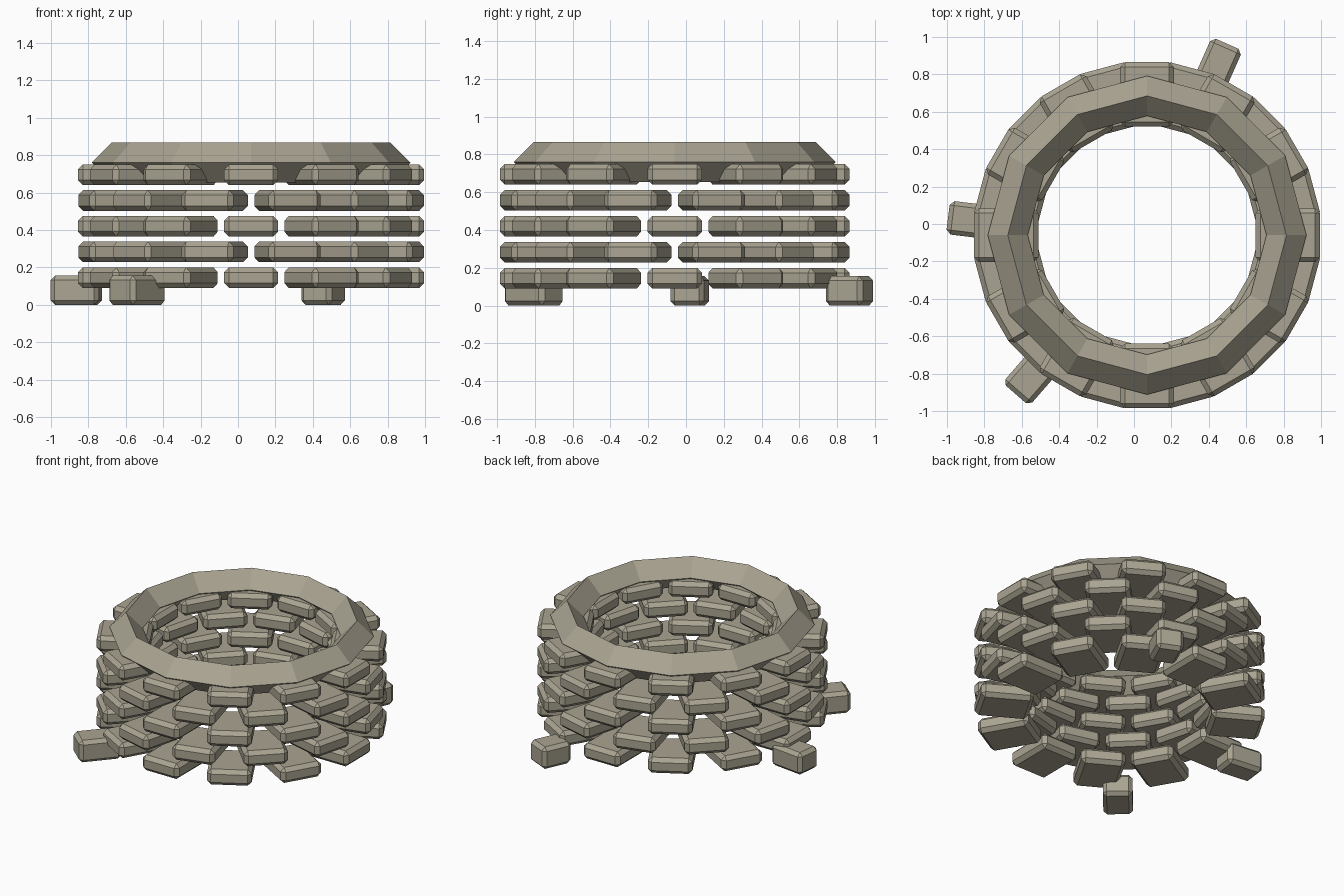
import bpy, bmesh, math
from mathutils import Matrix

if "Cube" in bpy.data.objects:
    bpy.data.objects.remove(bpy.data.objects["Cube"])

stone = bpy.data.materials.new("warm_grey_stone")
stone.diffuse_color = (0.40, 0.37, 0.285, 1)
stone.use_nodes = True
stone.node_tree.nodes["Principled BSDF"].inputs["Base Color"].default_value = stone.diffuse_color

CX, CY = 0.07, -0.06      # centre of the well ring


def finish(name, bm):
    bmesh.ops.recalc_face_normals(bm, faces=bm.faces)
    mesh = bpy.data.meshes.new(name)
    bm.to_mesh(mesh)
    bm.free()
    mesh.materials.append(stone)
    obj = bpy.data.objects.new(name, mesh)
    bpy.context.collection.objects.link(obj)
    return obj


def brick(name, size, place, chamfer=0.026):
    """Chamfered block: size is (length, width, height), place a matrix."""
    bm = bmesh.new()
    bmesh.ops.create_cube(bm, size=1)
    bmesh.ops.scale(bm, vec=size, verts=bm.verts)
    bmesh.ops.bevel(bm, geom=bm.edges[:], offset=chamfer, segments=1,
                    affect='EDGES', profile=0.5)
    obj = finish(name, bm)
    obj.matrix_world = place
    return obj


# Wall: five courses of twelve radial bricks, every other course turned half a step
R_IN, R_OUT, COUNT = 0.58, 0.925, 12
for course in range(5):
    z = 0.145 + course * 0.1375
    for i in range(COUNT):
        angle = (i + 0.5 * (course % 2)) * math.tau / COUNT
        place = (Matrix.Translation((CX, CY, z)) @ Matrix.Rotation(angle, 4, 'Z')
                 @ Matrix.Translation(((R_IN + R_OUT) / 2, 0, 0)))
        brick(f"wall_brick_{course + 1}_{i + 1}", (R_OUT - R_IN, 0.288, 0.11), place)

# Rim: twelve-sided ring with a diamond cross-section
bm = bmesh.new()
rings = []
for i in range(12):
    a = i * math.tau / 12
    ring = []
    for k in range(4):
        b = k * math.tau / 4
        r = 0.745 + 0.107 * math.cos(b)
        ring.append(bm.verts.new((r * math.cos(a), r * math.sin(a),
                                  0.107 * math.sin(b))))
    rings.append(ring)
for i in range(12):
    p, q = rings[i], rings[(i + 1) % 12]
    for k in range(4):
        n = (k + 1) % 4
        bm.faces.new((p[k], q[k], q[n], p[n]))
rim = finish("rim", bm)
rim.location = (CX, CY, 0.76)

# Fallen bricks on the ground: x, y, angle, length, width
fallen = [(-0.865, 0.02, -7, 0.26, 0.18),
          (-0.54, -0.805, 49, 0.28, 0.19),
          (0.455, 0.865, 66, 0.215, 0.18)]
for n, (x, y, deg, length, width) in enumerate(fallen):
    place = (Matrix.Translation((x, y, 0.078))
             @ Matrix.Rotation(math.radians(deg), 4, 'Z'))
    brick(f"fallen_brick_{n + 1}", (length, width, 0.156), place, 0.024)
